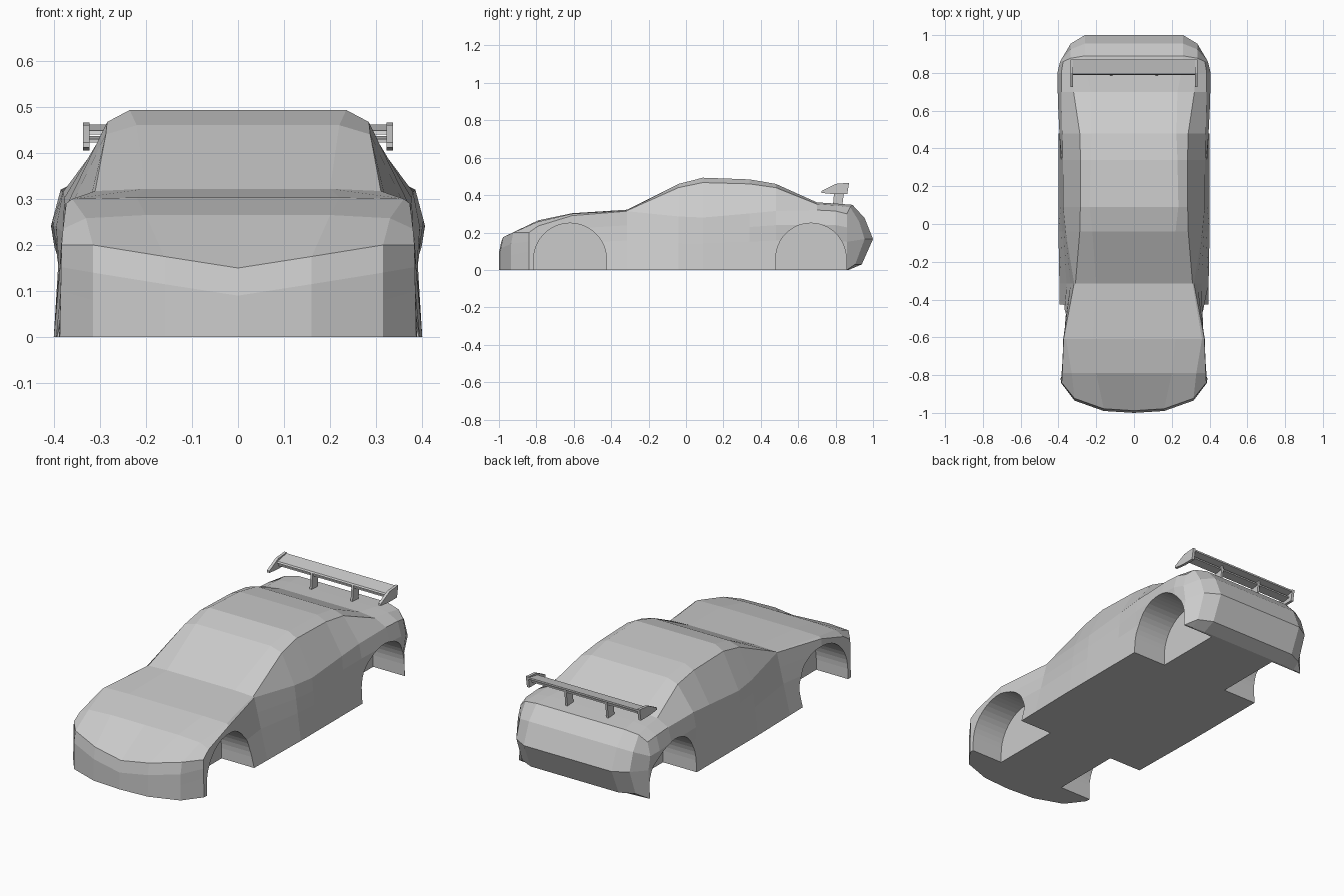
import bpy, bmesh, math
from mathutils import Vector

default_cube = bpy.data.objects.get("Cube")
if default_cube:
    bpy.data.objects.remove(default_cube, do_unlink=True)

GREY = (0.6, 0.6, 0.6, 1.0)
paint = bpy.data.materials.new("grey_paint")
paint.use_nodes = True
paint.diffuse_color = GREY
paint.node_tree.nodes["Principled BSDF"].inputs["Base Color"].default_value = GREY


def make_object(name, bm):
    """Turn a bmesh into a flat shaded object with the paint material."""
    bmesh.ops.recalc_face_normals(bm, faces=bm.faces)
    mesh = bpy.data.meshes.new(name)
    bm.to_mesh(mesh)
    bm.free()
    mesh.materials.append(paint)
    obj = bpy.data.objects.new(name, mesh)
    bpy.context.collection.objects.link(obj)
    return obj


def add_grid(bm, rows):
    """Skin neighbouring rows of points with quads."""
    grid = [[bm.verts.new(point) for point in row] for row in rows]
    for row, following in zip(grid, grid[1:]):
        for i in range(len(row) - 1):
            bm.faces.new((row[i], row[i + 1], following[i + 1], following[i]))


def make_prism(name, profile, x_start, x_end):
    """Extrude a closed (y, z) profile along x."""
    bm = bmesh.new()
    face = bm.faces.new([bm.verts.new((x_start, y, z)) for y, z in profile])
    extruded = bmesh.ops.extrude_face_region(bm, geom=[face])["geom"]
    moved = [item for item in extruded if isinstance(item, bmesh.types.BMVert)]
    bmesh.ops.translate(bm, verts=moved, vec=(x_end - x_start, 0, 0))
    return make_object(name, bm)


def flank(y, sill_x, belt_x, belt_z, bulge):
    """Side points from the sill up to the belt line, with a fender bulge."""
    sill, belt = Vector((sill_x, y, 0)), Vector((belt_x, y, belt_z))
    low, mid = sill.lerp(belt, 0.5), sill.lerp(belt, 0.76)
    mid.x += bulge
    return [sill, low, mid, belt]


# Body stations: y, sill x, belt x, belt z, bulge, edge x, edge z, inner x, top z
stations = [
    (-0.79, 0.39, 0.38, 0.235, 0, 0.33, 0.258, 0.2, 0.265),
    (-0.61, 0.39, 0.373, 0.29, 0, 0.36, 0.3, 0.22, 0.303),
    (-0.315, 0.395, 0.317, 0.314, 0, 0.31, 0.317, 0.2, 0.322),
    (-0.04, 0.4, 0.362, 0.286, 0, 0.287, 0.44, 0.22, 0.46),
    (0.09, 0.4, 0.375, 0.28, 0, 0.284, 0.467, 0.235, 0.493),
    (0.34, 0.4, 0.377, 0.302, 0, 0.283, 0.46, 0.23, 0.484),
    (0.48, 0.4, 0.38, 0.315, 0.01, 0.287, 0.44, 0.225, 0.46),
    (0.7, 0.4, 0.385, 0.32, 0.017, 0.32, 0.352, 0.23, 0.361),
    (0.8, 0.4, 0.385, 0.315, 0.017, 0.325, 0.345, 0.25, 0.355),
]
rows = []
for y, sill_x, belt_x, belt_z, bulge, edge_x, edge_z, inner_x, top_z in stations:
    roof = [(edge_x, y, edge_z), (inner_x, y, top_z), (0, y, top_z)]
    rows.append(flank(y, sill_x, belt_x, belt_z, bulge) + roof)

# Curved nose: bonnet crease, then bumper bands below it
nose_side = flank(-0.84, 0.387, 0.383, 0.2, 0)
nose_plan = [(0.315, -0.935), (0.16, -0.99), (0, -1.0)]
nose_heights = [(0.2, 0.175, 0.15), (0.14, 0.115, 0.09), (0.08, 0.06, 0.045), (0, 0, 0)]
nose_setback = [0.012, 0, 0, 0]
nose = []
for side, heights, setback in zip(reversed(nose_side), nose_heights, nose_setback):
    nose.append([side] + [(x, y + setback, z) for (x, y), z in zip(nose_plan, heights)])
rows.insert(0, nose_side + nose[0][1:])

# Faceted tail: outer and inner corner y and z for each band, top to bottom
tail_side = flank(0.86, 0.385, 0.375, 0.3, 0.014)
tail_bands = [
    (0.878, 0.335, 0.89, 0.348),
    (0.925, 0.26, 0.955, 0.277),
    (0.955, 0.165, 1.0, 0.165),
    (0.905, 0.03, 0.94, 0.03),
    (0.865, 0, 0.87, 0),
]
tail = []
for side, (edge_y, edge_z, y, z) in zip(tail_side[::-1] + tail_side[:1], tail_bands):
    tail.append([side, (0.335, edge_y, edge_z), (0.26, y, z), (0, y, z)])
rows.append(tail_side + tail[0][1:])

# Skin one half, mirror it and close the floor
bm = bmesh.new()
for patch in (rows, nose, tail):
    add_grid(bm, patch)
bmesh.ops.mirror(bm, geom=bm.verts[:] + bm.edges[:] + bm.faces[:], axis="X", merge_dist=0.0005)
bmesh.ops.remove_doubles(bm, verts=bm.verts, dist=0.0005)
bmesh.ops.holes_fill(bm, edges=[e for e in bm.edges if e.is_boundary], sides=0)
body = make_object("body", bm)

# Wheel wells cut out of both sides
for label, centre_y, radius in (("front", -0.62, 0.195), ("rear", 0.668, 0.188)):
    arch = [(centre_y - radius, -0.1), (centre_y + radius, -0.1)]
    for step in range(25):
        angle = math.pi * step / 24
        arch.append((centre_y + radius * math.cos(angle), 0.25 - radius + radius * math.sin(angle)))
    for side_name, side in (("left", 1), ("right", -1)):
        cutter = make_prism(f"{label}_{side_name}_well_cutter", arch, side * 0.2, side * 0.6)
        cutter.hide_render = True
        cut = body.modifiers.new("wheel_well", "BOOLEAN")
        cut.operation = "DIFFERENCE"
        cut.solver = "EXACT"
        cut.object = cutter
        bpy.context.view_layer.objects.active = body
        bpy.ops.object.modifier_apply(modifier=cut.name)
        bpy.data.objects.remove(cutter, do_unlink=True)

# Rear wing: main blade, lower blade, end plates and struts
blade = [(0.79, 0.44), (0.795, 0.448), (0.87, 0.462), (0.87, 0.453)]
make_prism("wing_blade", blade, -0.325, 0.325)
lower_blade = [(0.8, 0.422), (0.8, 0.43), (0.845, 0.436), (0.845, 0.428)]
make_prism("wing_lower_blade", lower_blade, -0.325, 0.325)
plate = [(0.725, 0.412), (0.725, 0.422), (0.8, 0.46), (0.872, 0.466), (0.862, 0.405), (0.79, 0.405)]
strut = [(0.785, 0.34), (0.795, 0.445), (0.85, 0.455), (0.835, 0.34)]
for side_name, side in (("left", 1), ("right", -1)):
    make_prism(f"wing_{side_name}_end_plate", plate, side * 0.322, side * 0.337)
    make_prism(f"wing_{side_name}_strut", strut, side * 0.115, side * 0.127)
